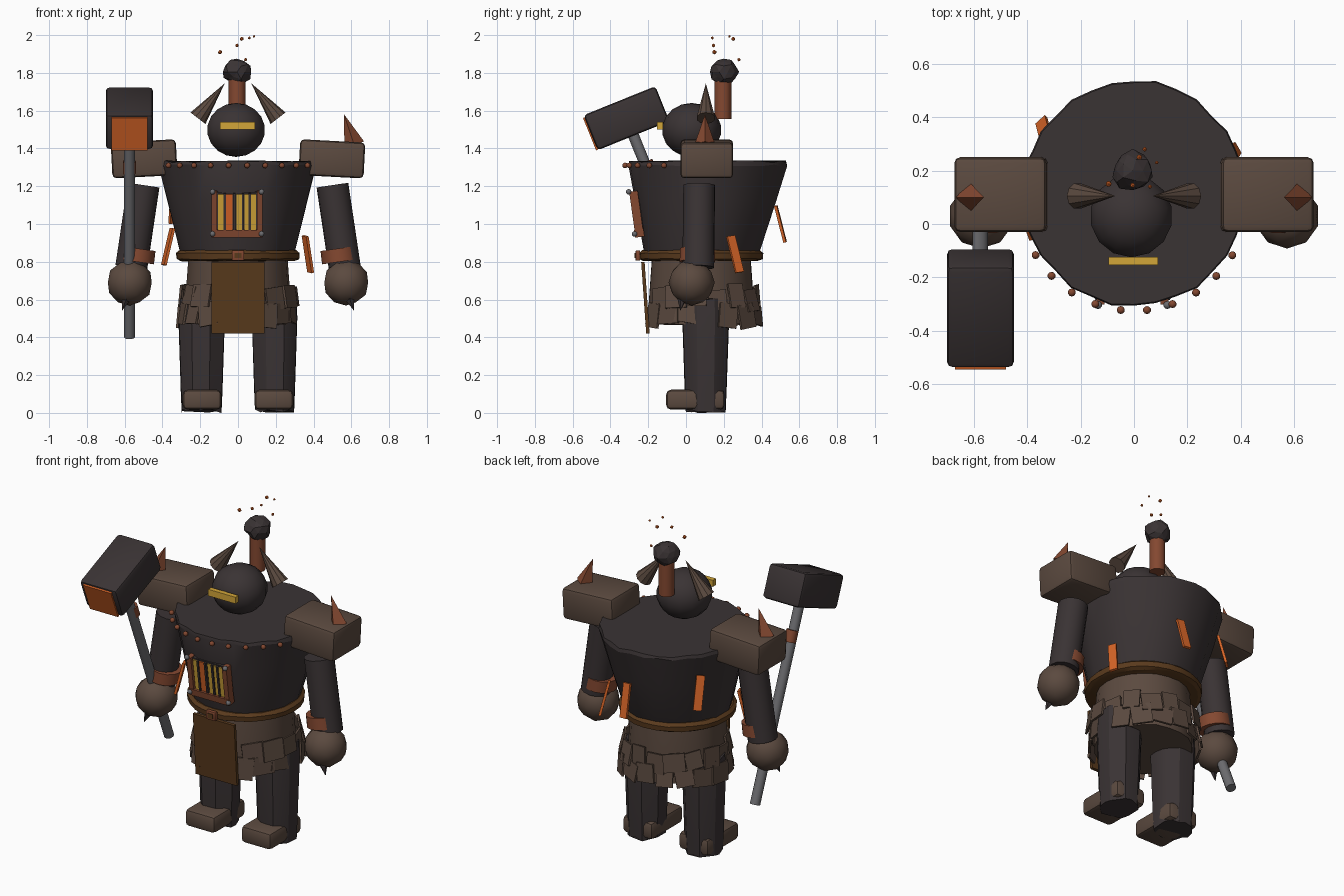
import bpy, bmesh, math, random
from mathutils import Matrix, Vector

random.seed(4)
cube = bpy.data.objects.get("Cube")
if cube:
    bpy.data.objects.remove(cube, do_unlink=True)


def material(name, r, g, b):
    m = bpy.data.materials.new(name)
    m.use_nodes = True
    m.diffuse_color = (r, g, b, 1)
    m.node_tree.nodes["Principled BSDF"].inputs["Base Color"].default_value = (r, g, b, 1)
    return m


CHARCOAL = material("charcoal iron", .042, .033, .034)
BROWN = material("dull brown", .105, .068, .05)
RUST = material("rust", .23, .065, .03)
EMBER = material("ember orange", .66, .125, .02)
YELLOW = material("glow yellow", .65, .38, .04)
LEATHER = material("leather", .1, .042, .012)
STEEL = material("steel", .15, .15, .16)


def finish(name, bm, mat, matrix=Matrix(), angle=35):
    bmesh.ops.recalc_face_normals(bm, faces=bm.faces)
    me = bpy.data.meshes.new(name)
    bm.to_mesh(me)
    bm.free()
    me.materials.append(mat)
    if angle:
        me.polygons.foreach_set("use_smooth", [True] * len(me.polygons))
        me.set_sharp_from_angle(angle=math.radians(angle))
    ob = bpy.data.objects.new(name, me)
    ob.matrix_world = matrix
    bpy.context.collection.objects.link(ob)
    return ob


def place(loc, rx=0, ry=0, rz=0):
    turn = Matrix.Rotation(math.radians(rz), 4, 'Z') @ Matrix.Rotation(math.radians(ry), 4, 'Y')
    return Matrix.Translation(loc) @ turn @ Matrix.Rotation(math.radians(rx), 4, 'X')


def box(name, size, mat, matrix, bevel=0):
    bm = bmesh.new()
    bmesh.ops.create_cube(bm, size=1)
    bmesh.ops.scale(bm, vec=size, verts=bm.verts)
    if bevel:
        bmesh.ops.bevel(bm, geom=bm.edges[:], offset=bevel, segments=2, profile=.5, affect='EDGES')
    return finish(name, bm, mat, matrix)


def rod(name, a, b, r1, r2, mat, sides=12, angle=35, base=Matrix()):
    a, b = Vector(a), Vector(b)
    bm = bmesh.new()
    bmesh.ops.create_cone(bm, cap_ends=True, segments=sides, radius1=r1, radius2=r2,
                          depth=(b - a).length)
    turn = (b - a).to_track_quat('Z', 'Y').to_matrix().to_4x4()
    return finish(name, bm, mat, base @ Matrix.Translation((a + b) / 2) @ turn, angle)


def ball(name, loc, r, mat, detail=2, squash=1, rough=0, angle=40):
    bm = bmesh.new()
    bmesh.ops.create_icosphere(bm, subdivisions=detail, radius=r)
    for v in bm.verts:
        v.co *= 1 + random.uniform(-rough, rough)
        v.co.z *= squash
    return finish(name, bm, mat, Matrix.Translation(loc), angle)


def barrel(name, rings, sides, mat, x=0, flute=0, rough=0):
    """Capped tube through rings of (radius, z, centre y) with uneven staves."""
    bm = bmesh.new()
    wobble = [1 + flute * (i % 2 - .5) + random.uniform(-rough, rough) for i in range(sides)]
    loops = []
    for r, z, cy in rings:
        loops.append([])
        for i in range(sides):
            t = math.tau * i / sides
            loops[-1].append(bm.verts.new((x + r * wobble[i] * math.cos(t),
                                           cy + r * wobble[i] * math.sin(t),
                                           z + random.uniform(-rough, rough) * .4)))
    for low, high in zip(loops, loops[1:]):
        for i in range(sides):
            j = (i + 1) % sides
            bm.faces.new((low[i], low[j], high[j], high[i]))
    bm.faces.new(loops[0])
    bm.faces.new(loops[-1])
    return finish(name, bm, mat, angle=25)


# Body: flared torso, hips, belt
barrel("torso", [(.29, .82, .08), (.31, .87, .085), (.375, 1.13, .105), (.42, 1.31, .115),
                 (.415, 1.33, .115)], 32, CHARCOAL, flute=.02, rough=.015)
barrel("hips", [(.275, .47, .08), (.28, .58, .08), (.262, .83, .08)], 22, BROWN, rough=.012)
barrel("belt", [(.305, .805, .08), (.325, .815, .08), (.328, .845, .08), (.31, .86, .08)],
       28, LEATHER, rough=.006)
box("belt_buckle", (.065, .025, .055), RUST, place((0, -.255, .833)), .006)
box("buckle_centre", (.035, .006, .028), LEATHER, place((0, -.269, .833)))
box("apron", (.28, .018, .38), LEATHER, place((0, -.215, .61), rx=4))

# Skirt of overlapping scraps in two rows
for row, (count, radius, z) in enumerate(((17, .295, .605), (17, .305, .52))):
    for i in range(count):
        deg = 360 * (i + row * .5) / count - 90
        t = math.radians(deg)
        if math.sin(t) < -.88:
            continue
        r = radius + random.uniform(-.012, .015)
        box("skirt_scrap", (.012, random.uniform(.09, .13), random.uniform(.1, .13)), BROWN,
            place((r * math.cos(t), .085 + r * math.sin(t), z + random.uniform(-.01, .02)),
                  rx=random.uniform(-10, 10), ry=random.uniform(-14, -2), rz=deg))

# Furnace grate on the chest
grate = place((-.005, -.262, 1.055), rx=8)


def grate_box(name, size, loc, mat):
    box(name, size, mat, grate @ Matrix.Translation(loc))


grate_box("grate_back", (.24, .03, .23), (0, .01, 0), CHARCOAL)
grate_box("grate_sill", (.27, .05, .04), (0, 0, -.105), RUST)
for side in (-1, 1):
    grate_box("grate_side", (.03, .045, .24), (side * .12, 0, 0), RUST)
    for z in (-.105, .12):
        ball("grate_bolt", grate @ Vector((side * .13, -.025, z)), .015, STEEL)
for x, w, mat in ((-.085, .03, YELLOW), (-.045, .042, EMBER), (.012, .03, YELLOW),
                  (.05, .022, YELLOW), (.086, .028, YELLOW)):
    grate_box("grate_glow", (w, .008, .19), (x, -.008, .01), mat)
for x in (-.065, -.015, .032, .067):
    grate_box("grate_bar", (.012, .014, .2), (x, -.012, .01), CHARCOAL)

# Rivets along the front rim
for i in range(10):
    t = math.radians(-149 + i * 13.1)
    ball("rim_rivet", (.43 * math.cos(t), .105 + .43 * math.sin(t), 1.31), .015, RUST)

# Hot strips hanging off the torso
for x, y, z, deg, lean in ((.37, .26, .84, 28, 8), (-.37, -.03, .88, 200, 0),
                           (.06, .5, 1.0, 84, 4), (-.34, .36, 1.1, 134, -8)):
    box("hot_strip", (.015, .048, .2), EMBER, place((x, y, z), rx=lean, ry=-14, rz=deg))

# Limbs, mirrored
for side in (-1, 1):
    def at(x, y, z):
        return (side * x, y, z)

    barrel("leg", [(.108, .01, .105), (.113, .12, .105), (.126, .5, .105), (.12, .6, .105)],
           16, CHARCOAL, x=side * .195, flute=.05, rough=.03)
    box("foot", (.205, .31, .105), BROWN, place(at(.19, .05, .07)), .025)
    rod("arm", at(.565, .065, .77), at(.5, .07, 1.205), .085, .085, CHARCOAL, 14)
    rod("bracer", at(.54, .06, .8), at(.53, .06, .87), .096, .094, RUST, 14)
    ball("hand", at(.573, .03, .69), .122, BROWN, angle=25)
    rod("claw", at(.59, -.02, .61), at(.615, -.03, .54), .028, 0, CHARCOAL, 5)
    box("shoulder_pad", (.345, .28, .19), BROWN, place(at(.497, .11, 1.345), ry=side * 3), .022)
    rod("shoulder_spike", at(.615, .1, 1.42), at(.562, .1, 1.58), .055, 0, RUST, 4)
    rod("horn", at(.212, .105, 1.56), at(.07, .105, 1.745), .05, 0, BROWN, 10)

# Head with visor slit
bm = bmesh.new()
bmesh.ops.create_uvsphere(bm, u_segments=14, v_segments=9, radius=.157)
bmesh.ops.scale(bm, vec=(1, 1, .91), verts=bm.verts)
finish("head", bm, CHARCOAL, Matrix.Translation((-.01, .03, 1.498)), 40)
box("visor", (.185, .03, .04), YELLOW, place((-.003, -.138, 1.52)))

# Chimney, smoke and sparks
rod("chimney", (-.005, .195, 1.555), (-.005, .195, 1.77), .045, .045, RUST, 12)
ball("smoke_puff", (-.005, .2, 1.805), .075, CHARCOAL, squash=.9, rough=.12, angle=0)
for x, y, z, r in ((-.095, .15, 1.91, .012), (-.005, .145, 1.945, .01), (.02, .25, 1.98, .011),
                   (.06, .14, 1.985, .008), (.085, .23, 1.993, .007), (.04, .28, 1.87, .009)):
    ball("spark", (x, y, z), r, EMBER, 1)

# Hammer, leaning forward from the right hand
hammer = place((-.575, -.315, 1.56), rx=22)
box("hammer_head", (.25, .41, .2), CHARCOAL, hammer, .02)
box("hammer_face", (.19, .012, .185), EMBER, hammer @ Matrix.Translation((0, -.207, -.005)))
rod("hammer_shaft", (0, 0, -1.25), (0, 0, 0), .029, .029, STEEL, 12, base=hammer)
rod("shaft_wrap", (0, .012, -.32), (0, .012, -.25), .034, .034, RUST, 12, base=hammer)
